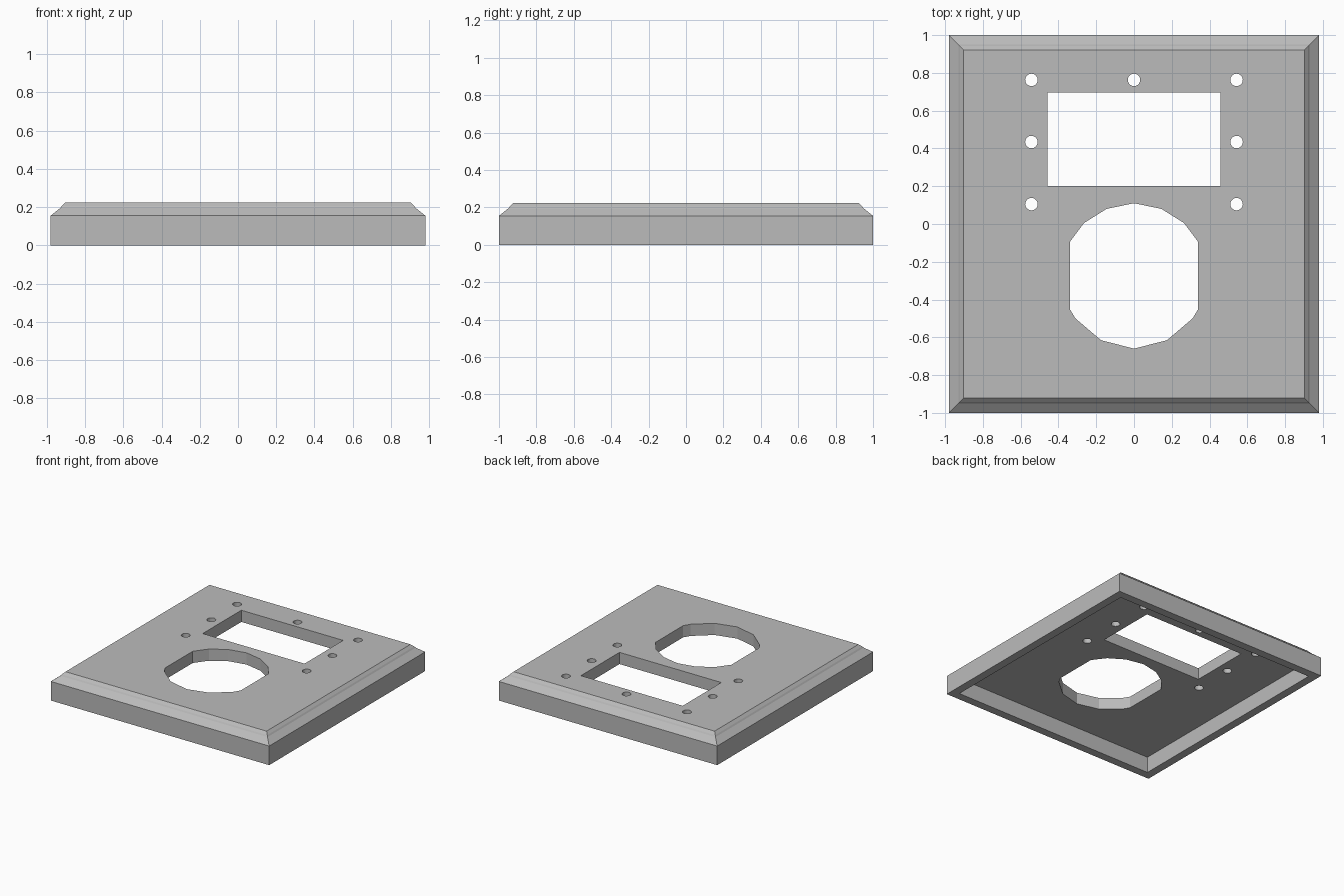
import bpy, bmesh, math

if "Cube" in bpy.data.objects:
    bpy.data.objects.remove(bpy.data.objects["Cube"])

grey = bpy.data.materials.new("plain grey")
grey.diffuse_color = (0.5, 0.5, 0.5, 1)
grey.use_nodes = True
grey.node_tree.nodes["Principled BSDF"].inputs["Base Color"].default_value = grey.diffuse_color


def make_object(name, bm):
    bmesh.ops.recalc_face_normals(bm, faces=bm.faces)
    mesh = bpy.data.meshes.new(name)
    bm.to_mesh(mesh)
    bm.free()
    mesh.materials.append(grey)
    obj = bpy.data.objects.new(name, mesh)
    bpy.context.collection.objects.link(obj)
    return obj


def add_prism(bm, outline, z0=-0.1, z1=0.4):
    bottom = [bm.verts.new((x, y, z0)) for x, y in outline]
    top = [bm.verts.new((x, y, z1)) for x, y in outline]
    bm.faces.new(bottom[::-1])
    bm.faces.new(top)
    n = len(outline)
    for i in range(n):
        j = (i + 1) % n
        bm.faces.new((bottom[i], bottom[j], top[j], top[i]))


# Cover plate: rectangular rings from the inner ceiling, round the rim, to the top
HX, HY = 0.98, 1.0
rings = [(0.067, 0.13), (0.067, 0), (0, 0), (0, 0.155),
         (0.05, 0.195), (0.058, 0.206), (0.078, 0.225)]  # inset, height
bm = bmesh.new()
loops = []
for inset, z in rings:
    x, y = HX - inset, HY - inset
    loops.append([bm.verts.new((sx * x, sy * y, z))
                  for sx, sy in ((-1, -1), (1, -1), (1, 1), (-1, 1))])
for a, b in zip(loops, loops[1:]):
    for i in range(4):
        j = (i + 1) % 4
        bm.faces.new((a[i], a[j], b[j], b[i]))
bm.faces.new(loops[0])
bm.faces.new(loops[-1])
plate = make_object("cover_plate", bm)

# Cutters for the openings
cut = bmesh.new()

# Rectangular window
add_prism(cut, [(-0.457, 0.2), (0.457, 0.2), (0.457, 0.695), (-0.457, 0.695)])

# Faceted round socket opening, mirrored about x = 0
half = [(0.145, 0.08), (0.265, 0.005), (0.34, -0.095),
        (0.34, -0.45), (0.31, -0.5), (0.175, -0.615)]
add_prism(cut, [(0, 0.11)] + half + [(0, -0.66)] + [(-x, y) for x, y in half[::-1]])

# Screw holes
holes = [(s * 0.543, y) for s in (-1, 1) for y in (0.763, 0.434, 0.105)] + [(0, 0.763)]
for hx, hy in holes:
    add_prism(cut, [(hx + 0.033 * math.cos(k * math.tau / 20),
                     hy + 0.033 * math.sin(k * math.tau / 20)) for k in range(20)])
cutter = make_object("opening_cutter", cut)
cutter.hide_render = True
cutter.hide_set(True)

# Cut all openings through the plate
mod = plate.modifiers.new("openings", 'BOOLEAN')
mod.operation = 'DIFFERENCE'
mod.solver = 'EXACT'
mod.object = cutter
